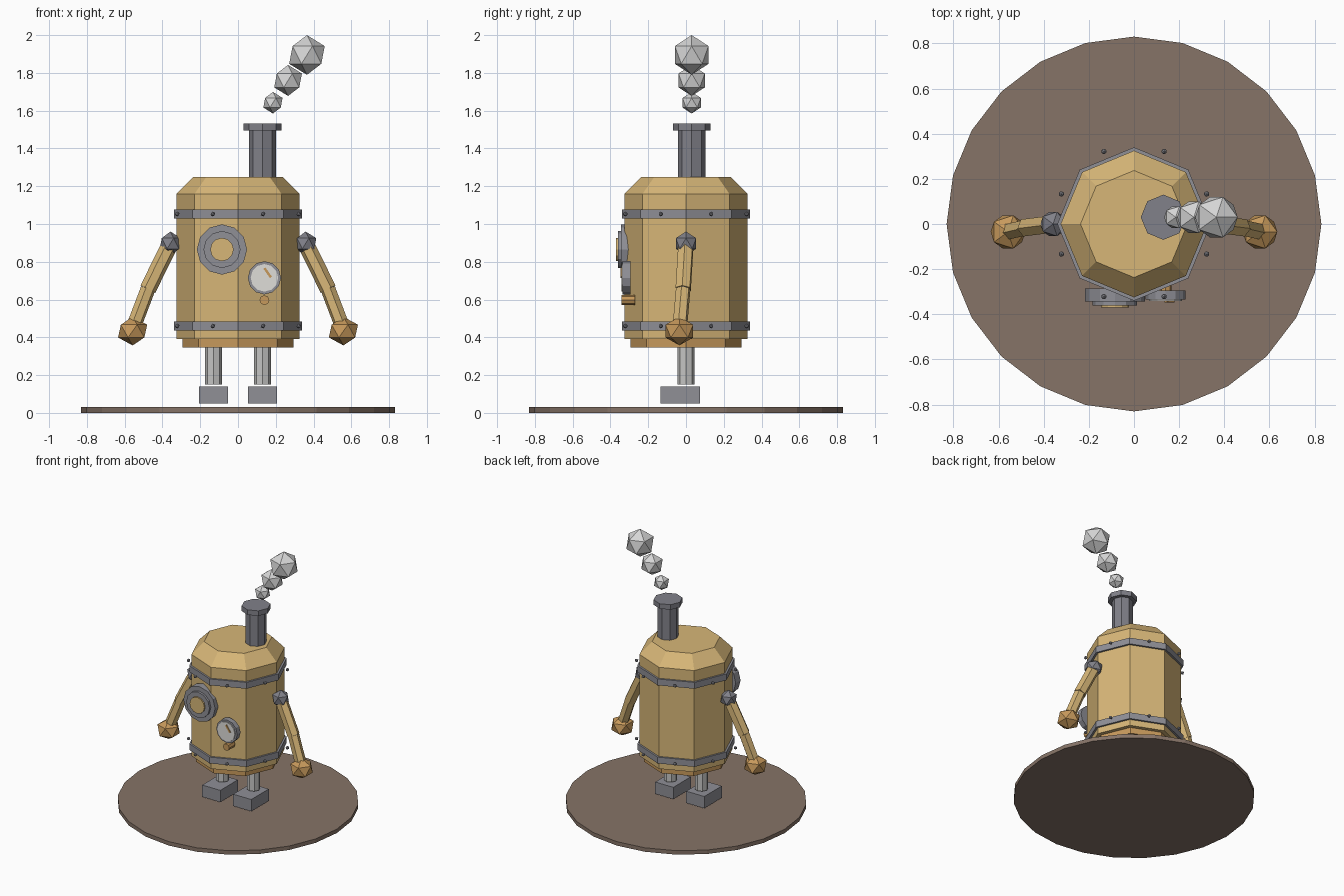
import bpy, math
from mathutils import Vector, Matrix

if "Cube" in bpy.data.objects:
    bpy.data.objects.remove(bpy.data.objects["Cube"], do_unlink=True)


def material(name, rgb):
    m = bpy.data.materials.new(name)
    m.use_nodes = True
    col = (*[(c / 255) ** 2.2 for c in rgb], 1)
    m.diffuse_color = col
    m.node_tree.nodes["Principled BSDF"].inputs["Base Color"].default_value = col
    return m


BRASS = material("brass", (214, 181, 119))
BRONZE = material("bronze", (198, 152, 92))
STEEL = material("steel", (142, 142, 149))
IRON = material("dark_iron", (128, 128, 136))
PALE = material("pale_metal", (196, 196, 194))
SMOKE = material("smoke_grey", (212, 212, 212))
DIAL = material("dial_white", (222, 220, 216))
EARTH = material("earth_brown", (133, 115, 103))


def finish(name, mat):
    ob = bpy.context.object
    ob.name = name
    ob.data.materials.append(mat)
    return ob


def rod(name, a, b, r, sides, mat, r2=None):
    """Prism or taper from point a to point b."""
    a, b = Vector(a), Vector(b)
    d = b - a
    bpy.ops.mesh.primitive_cone_add(vertices=sides, radius1=r, radius2=r if r2 is None else r2,
                                    depth=d.length)
    ob = finish(name, mat)
    rot = d.to_track_quat('Z', 'Y').to_matrix().to_4x4() if d.xy.length > 1e-5 else Matrix()
    ob.matrix_world = Matrix.Translation((a + b) / 2) @ rot
    return ob


def ball(name, loc, r, mat):
    bpy.ops.mesh.primitive_ico_sphere_add(subdivisions=1, radius=r, location=loc)
    return finish(name, mat)


def box(name, loc, size, mat, turn=0):
    bpy.ops.mesh.primitive_cube_add(size=1, location=loc, rotation=(0, turn, 0))
    ob = finish(name, mat)
    ob.scale = size
    return ob


def column(name, x, y, z0, z1, r, sides, mat, r2=None):
    return rod(name, (x, y, z0), (x, y, z1), r, sides, mat, r2)


def plate(name, x, z, back, front, r, sides, mat):
    return rod(name, (x, back, z), (x, front, z), r, sides, mat)


# Ground disc
column("ground_disc", 0, 0, 0, 0.03, 0.83, 24, EARTH)

# Boiler body
column("boiler", 0, 0, 0.39, 1.16, 0.325, 8, BRASS)
column("boiler_shoulder", 0, 0, 1.16, 1.25, 0.325, 8, BRASS, 0.237)
column("boiler_base", 0, 0, 0.345, 0.39, 0.295, 8, BRONZE)

# Bands with rivets
for label, z in (("lower", 0.46), ("upper", 1.053)):
    column(label + "_band", 0, 0, z - 0.024, z + 0.024, 0.34, 8, STEEL)
    for i in range(8):
        a = math.radians(22.5 + 45 * i)
        ball(label + "_rivet", (0.348 * math.cos(a), 0.348 * math.sin(a), z), 0.013, STEEL)

# Chimney and smoke puffs
column("chimney", 0.13, 0.03, 1.23, 1.495, 0.072, 8, IRON)
column("chimney_cap", 0.13, 0.03, 1.495, 1.533, 0.1, 8, IRON)
for x, z, r in ((0.185, 1.642, 0.057), (0.265, 1.76, 0.082), (0.365, 1.895, 0.105)):
    ball("smoke_puff", (x, 0.03, z), r, SMOKE)

# Porthole
plate("porthole_flange", -0.085, 0.865, -0.285, -0.343, 0.133, 12, STEEL)
plate("porthole_ring", -0.085, 0.865, -0.33, -0.36, 0.098, 12, STEEL)
plate("porthole_glass", -0.085, 0.865, -0.35, -0.37, 0.062, 12, BRASS)

# Gauge with needle and knob
plate("gauge_rim", 0.14, 0.715, -0.295, -0.335, 0.088, 12, STEEL)
plate("gauge_dial", 0.14, 0.715, -0.33, -0.342, 0.073, 12, DIAL)
box("gauge_needle", (0.157, -0.344, 0.742), (0.013, 0.008, 0.06), BRONZE, math.radians(-35))
plate("gauge_knob", 0.14, 0.597, -0.27, -0.342, 0.026, 8, BRONZE)

# Arms, legs and feet on both sides
for label, s in (("left", 1), ("right", -1)):
    shoulder = (0.358 * s, 0, 0.897)
    elbow = (0.477 * s, -0.015, 0.655)
    wrist = (0.555 * s, -0.033, 0.45)
    ball(label + "_shoulder", shoulder, 0.063, IRON)
    rod(label + "_upper_arm", shoulder, elbow, 0.044, 6, BRASS)
    ball(label + "_elbow", elbow, 0.038, IRON)
    rod(label + "_forearm", elbow, wrist, 0.04, 6, BRASS)
    hand = ball(label + "_hand", (0.558 * s, -0.035, 0.433), 0.086, BRONZE)
    hand.scale.z = 0.88
    column(label + "_leg", 0.13 * s, 0, 0.15, 0.36, 0.046, 8, PALE)
    box(label + "_foot", (0.13 * s, -0.03, 0.094), (0.152, 0.21, 0.09), STEEL)
